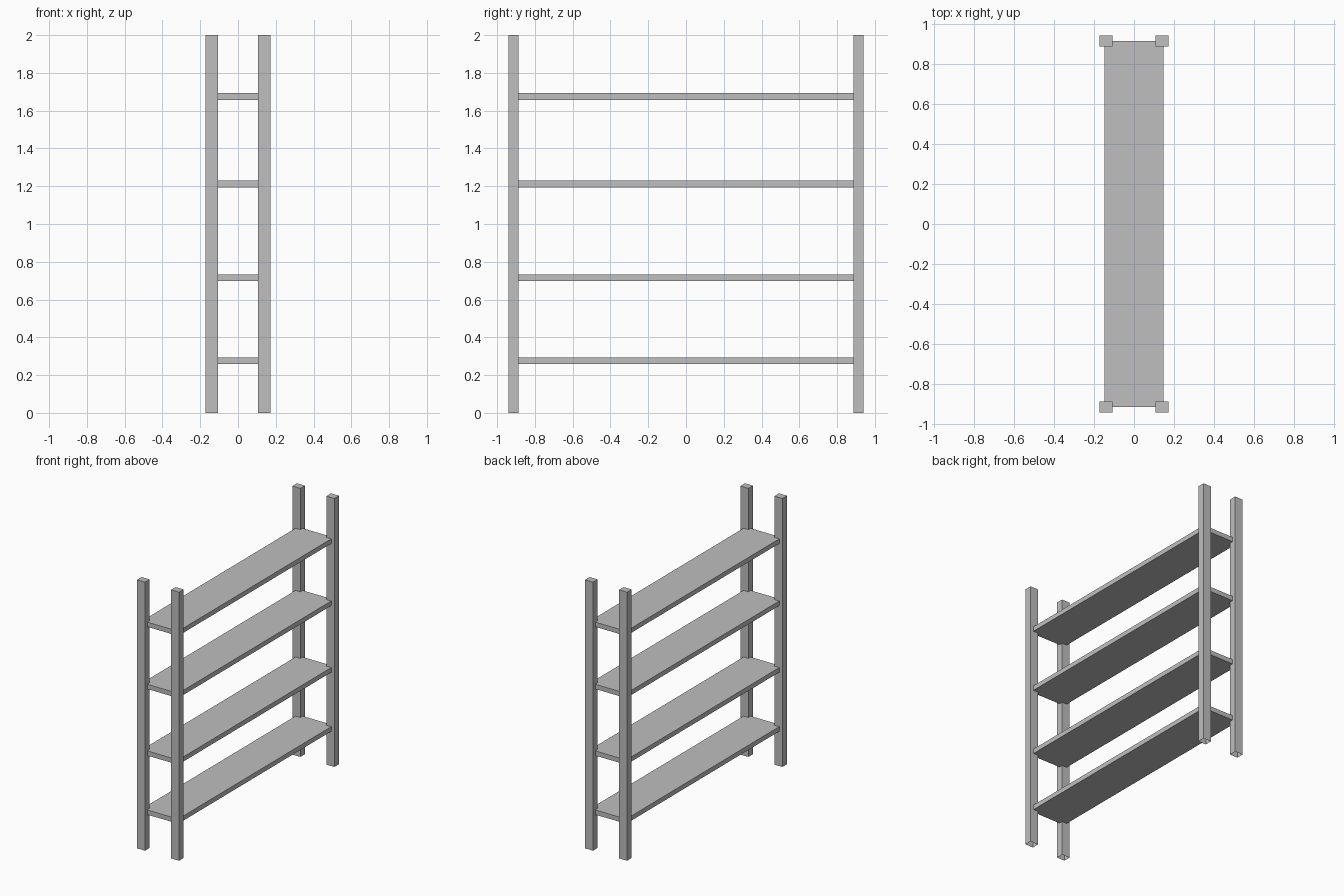
import bpy
import bmesh
from mathutils import Matrix, Vector

cube = bpy.data.objects.get("Cube")
if cube:
    bpy.data.objects.remove(cube, do_unlink=True)

grey = bpy.data.materials.new("plain grey")
grey.use_nodes = True
colour = (0.52, 0.52, 0.52, 1)
grey.diffuse_color = colour
grey.node_tree.nodes["Principled BSDF"].inputs["Base Color"].default_value = colour


def box(name, centre, size, open_bottom=False):
    """Flat-sided box, optionally without its underside."""
    bm = bmesh.new()
    bmesh.ops.create_cube(bm, size=1, matrix=Matrix.Diagonal((*size, 1)))
    if open_bottom:
        bm.normal_update()
        under = [f for f in bm.faces if f.normal.z < -0.5]
        bmesh.ops.delete(bm, geom=under, context="FACES_ONLY")
    mesh = bpy.data.meshes.new(name)
    bm.to_mesh(mesh)
    bm.free()
    mesh.materials.append(grey)
    obj = bpy.data.objects.new(name, mesh)
    obj.location = Vector(centre)
    bpy.context.collection.objects.link(obj)
    return obj


# Four corner posts, hollow at the foot
for end, sy in (("front", -1), ("back", 1)):
    for side, sx in (("right", -1), ("left", 1)):
        box(f"{end}_{side}_post", (sx * 0.14, sy * 0.914, 1),
            (0.066, 0.054, 2), open_bottom=True)

# Four shelves whose corners sit inside the posts
for i, z in enumerate((0.276, 0.716, 1.212, 1.675), start=1):
    box(f"shelf_{i}", (0, 0, z), (0.295, 1.83, 0.035))
